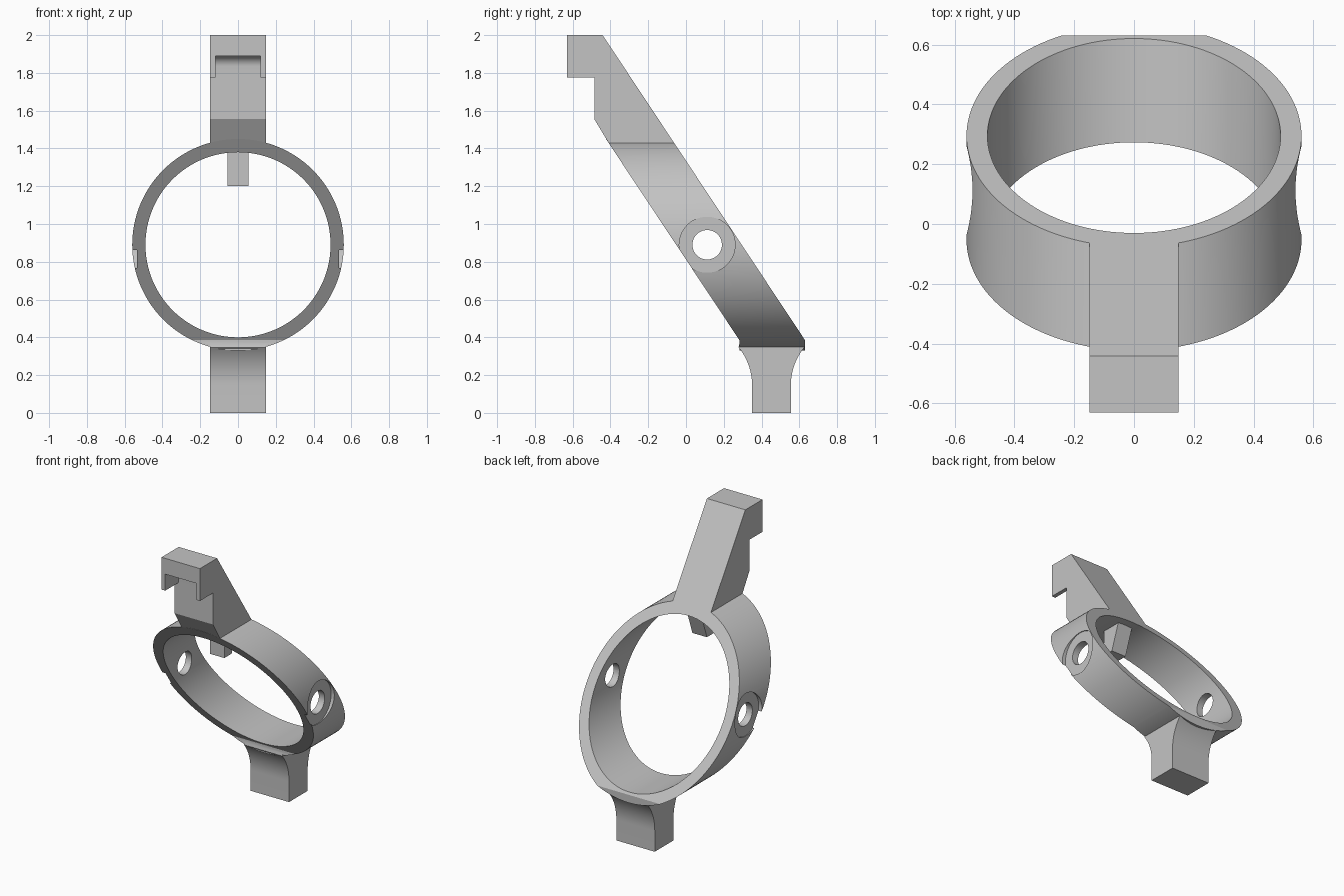
import bpy, bmesh, math
from mathutils import Matrix

cube = bpy.data.objects.get("Cube")
if cube:
    bpy.data.objects.remove(cube, do_unlink=True)

grey = bpy.data.materials.new("light grey")
grey.use_nodes = True
colour = (0.55, 0.55, 0.55, 1)
grey.diffuse_color = colour
grey.node_tree.nodes["Principled BSDF"].inputs["Base Color"].default_value = colour

CENTRE_Z, OUTER, INNER = 0.89, 0.56, 0.49
SLOPE = 0.6635


def front(z):
    """y of the slanted front plane at height z."""
    return -0.052 - SLOPE * (z - CENTRE_Z)


def back(z):
    """y of the slanted back plane at height z."""
    return 0.295 - SLOPE * (z - CENTRE_Z)


def finish(bm, name):
    bmesh.ops.recalc_face_normals(bm, faces=bm.faces)
    mesh = bpy.data.meshes.new(name)
    bm.to_mesh(mesh)
    bm.free()
    mesh.materials.append(grey)
    obj = bpy.data.objects.new(name, mesh)
    bpy.context.collection.objects.link(obj)
    return obj


def prism(name, profile, half):
    """Extrude a (y, z) outline across x from -half to +half."""
    bm = bmesh.new()
    face = bm.faces.new([bm.verts.new((-half, y, z)) for y, z in profile])
    grown = bmesh.ops.extrude_face_region(bm, geom=[face])["geom"]
    verts = [v for v in grown if isinstance(v, bmesh.types.BMVert)]
    bmesh.ops.translate(bm, verts=verts, vec=(2 * half, 0, 0))
    return finish(bm, name)


def cylinder(name, radius, length, axis, centre, sides):
    bm = bmesh.new()
    turn = Matrix.Rotation(math.pi / 2, 4, "Y" if axis == "x" else "X")
    bmesh.ops.create_cone(bm, cap_ends=True, segments=sides, radius1=radius,
                          radius2=radius, depth=length,
                          matrix=Matrix.Translation(centre) @ turn)
    return finish(bm, name)


def combine(target, tool, operation):
    mod = target.modifiers.new(operation, "BOOLEAN")
    mod.operation, mod.object, mod.solver = operation, tool, "EXACT"
    bpy.context.view_layer.objects.active = target
    bpy.ops.object.modifier_apply(modifier=mod.name)
    bpy.data.objects.remove(tool, do_unlink=True)


def arc(cy, cz, radius, start, end, steps=12):
    angles = [math.radians(start + (end - start) * i / steps) for i in range(steps + 1)]
    return [(cy + radius * math.cos(a), cz + radius * math.sin(a)) for a in angles]


# Slanted slab, vertical at its lowest edge, trimmed to a round disc
clamp = prism("clamp_ring", [
    (front(1.6), 1.6), (front(0.385), 0.385), (front(0.385), 0.2),
    (0.63, 0.2), (0.63, CENTRE_Z - (0.63 - 0.295) / SLOPE), (back(1.6), 1.6)], 0.7)
combine(clamp, cylinder("disc", OUTER, 3, "y", (0, 0, CENTRE_Z), 128), "INTERSECT")

# Upper arm with an overhanging hook
arm = prism("hook_arm", [
    (-0.63, 2), (back(2), 2), (back(1.41), 1.41), (-0.38, 1.41), (-0.41, 1.43),
    (-0.485, 1.555), (-0.485, 1.775), (-0.63, 1.775)], 0.148)
notch = prism("notch", [(-0.7, 1.7), (-0.486, 1.7)]
              + arc(-0.541, 1.835, 0.055, 0, 90) + [(-0.7, 1.89)], 0.12)
combine(arm, notch, "DIFFERENCE")
combine(clamp, arm, "UNION")

# Lower foot, flaring in a concave curve into the ring
R = 0.32
FLARE = math.degrees(math.acos(1 - 0.072 / R))
foot = prism("foot", [(0.35, 0), (0.555, 0)]
             + arc(0.555 + R, 0.145, R, 180, 180 - FLARE) + [(0.627, 0.375), (0.285, 0.375)]
             + arc(0.35 - R, 0.145, R, FLARE, 0), 0.148)
combine(clamp, foot, "UNION")

# Bore, side spot faces and screw holes
combine(clamp, cylinder("bore", INNER, 3, "y", (0, 0, CENTRE_Z), 128), "DIFFERENCE")
for side in (-1, 1):
    combine(clamp, cylinder("spot_face", 0.148, 0.2, "x",
                            (side * 0.635, 0.112, CENTRE_Z), 64), "DIFFERENCE")
combine(clamp, cylinder("screw_hole", 0.078, 2, "x", (0, 0.112, CENTRE_Z), 48), "DIFFERENCE")

# Small locating tab inside the top of the ring
tab = prism("locating_tab", [(-0.23, 1.2), (-0.15, 1.2), (-0.08, 1.4), (-0.23, 1.4)], 0.056)
combine(clamp, tab, "UNION")

# Smooth round surfaces, sharp edges
bpy.ops.object.select_all(action="DESELECT")
clamp.select_set(True)
bpy.context.view_layer.objects.active = clamp
bpy.ops.object.shade_smooth_by_angle(angle=math.radians(25))
